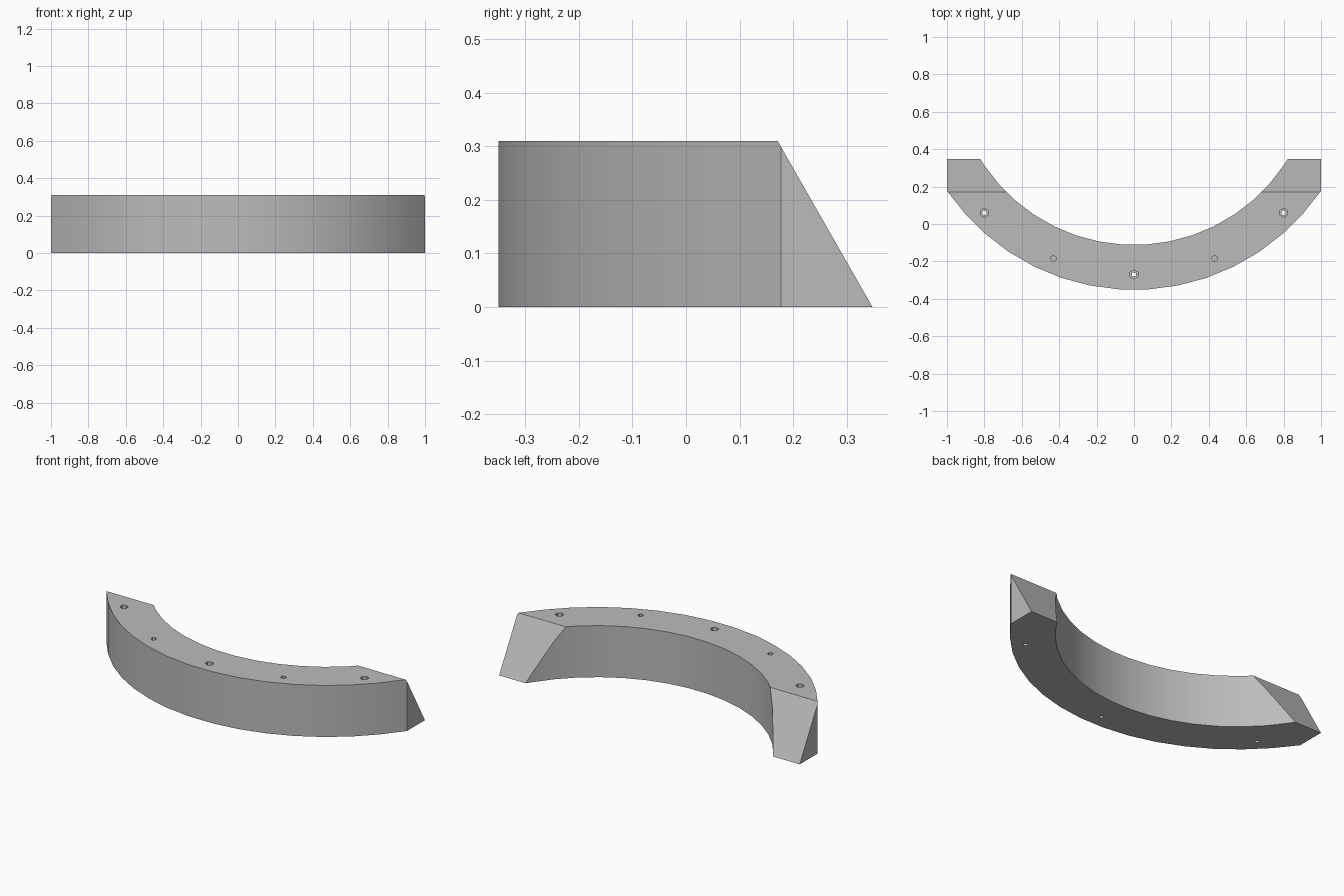
import bpy, bmesh, math
from mathutils import Vector

cube = bpy.data.objects.get("Cube")
if cube:
    bpy.data.objects.remove(cube, do_unlink=True)

HEIGHT = 0.31
STEP = math.radians(7.5)      # both arcs are parts of 48-sided circles
CENTRE_Y = 0.853
BACK_Y = 0.348                # rear edge at the base
SLOPE_Y = 0.171               # where the end slope meets the top

grey = bpy.data.materials.new("plain_grey")
grey.use_nodes = True
grey.diffuse_color = (0.5, 0.5, 0.5, 1)
grey.node_tree.nodes["Principled BSDF"].inputs["Base Color"].default_value = (0.5, 0.5, 0.5, 1)


def arc(radius):
    """Points of an arc from left to right, with a flat in the middle."""
    angles = [(k + 0.5) * STEP for k in range(-8, 8)]
    return [(radius * math.sin(a), CENTRE_Y - radius * math.cos(a)) for a in angles]


# Curved body outline: outer arc, right end, inner arc reversed, left end
outer = arc(1.205)
outer[0], outer[-1] = (-1, 0.177), (1, 0.177)
tail = BACK_Y + 0.02
outline = outer + [(1, tail), (0.836, tail)] + arc(0.965)[::-1] + [(-0.836, tail), (-1, tail)]

bm = bmesh.new()
base = bm.faces.new([bm.verts.new((x, y, 0)) for x, y in outline])
top = bmesh.ops.extrude_face_region(bm, geom=[base])["geom"]
bmesh.ops.translate(bm, vec=(0, 0, HEIGHT), verts=[v for v in top if isinstance(v, bmesh.types.BMVert)])

# Sloped ends
bmesh.ops.bisect_plane(bm, geom=bm.verts[:] + bm.edges[:] + bm.faces[:],
                       plane_co=Vector((0, BACK_Y, 0)),
                       plane_no=Vector((0, HEIGHT, BACK_Y - SLOPE_Y)).normalized(),
                       clear_outer=True)
bmesh.ops.holes_fill(bm, edges=[e for e in bm.edges if e.is_boundary], sides=0)
bmesh.ops.recalc_face_normals(bm, faces=bm.faces[:])
mesh = bpy.data.meshes.new("curved_body")
bm.to_mesh(mesh)
bm.free()
mesh.materials.append(grey)
body = bpy.data.objects.new("curved_body", mesh)
bpy.context.collection.objects.link(body)


def drill(x, y, radius, sides, bottom):
    """Cut a round or six-sided hole from the top down to a given height."""
    upper = HEIGHT + 0.05
    bpy.ops.mesh.primitive_cylinder_add(vertices=sides, radius=radius, depth=upper - bottom,
                                        location=(x, y, (upper + bottom) / 2))
    cutter = bpy.context.object
    cutter.name = "hole_cutter"
    cutter.hide_render = True
    cutter.data.materials.append(grey)
    cut = body.modifiers.new("hole", "BOOLEAN")
    cut.operation = "DIFFERENCE"
    cut.solver = "EXACT"
    cut.object = cutter
    bpy.context.view_layer.objects.active = body
    bpy.ops.object.modifier_apply(modifier=cut.name)
    bpy.data.objects.remove(cutter, do_unlink=True)


# Recessed through holes
for x, y in ((-0.8, 0.06), (0, -0.27), (0.8, 0.06)):
    drill(x, y, 0.024, 6, HEIGHT - 0.06)
    drill(x, y, 0.012, 12, -0.05)

# Small blind holes
for side in (-1, 1):
    drill(side * 0.432, -0.185, 0.016, 6, HEIGHT - 0.1)

bpy.ops.object.select_all(action="DESELECT")
body.select_set(True)
bpy.context.view_layer.objects.active = body
bpy.ops.object.shade_smooth_by_angle(angle=math.radians(25))
